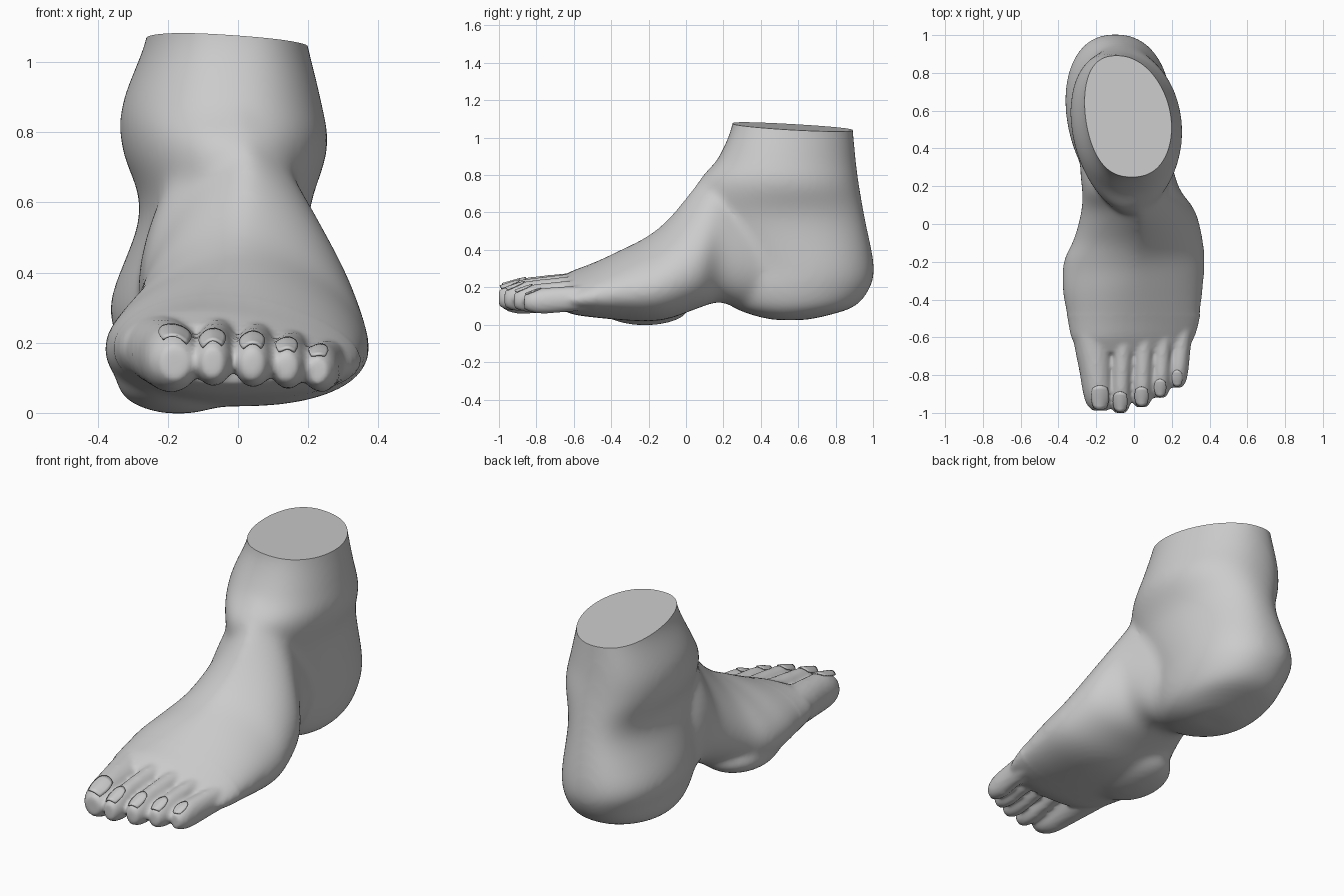
import bpy, bmesh, math
from mathutils import Vector
from mathutils.bvhtree import BVHTree

if "Cube" in bpy.data.objects:
    bpy.data.objects.remove(bpy.data.objects["Cube"])

skin = bpy.data.materials.new("plain grey")
skin.use_nodes = True
GREY = (0.6, 0.6, 0.6, 1)
skin.diffuse_color = GREY
skin.node_tree.nodes["Principled BSDF"].inputs["Base Color"].default_value = GREY


def loft(bm, rings):
    """Skin a list of closed rings and cap both ends."""
    loops = [[bm.verts.new(p) for p in ring] for ring in rings]
    n = len(loops[0])
    for a, b in zip(loops, loops[1:]):
        for i in range(n):
            j = (i + 1) % n
            bm.faces.new((a[i], a[j], b[j], b[i]))
    bm.faces.new(loops[0][::-1])
    bm.faces.new(loops[-1])


def smoothed(rows, steps=4):
    """Catmull-Rom interpolation through rows of numbers."""
    out = []
    for i in range(len(rows) - 1):
        p0, p1 = rows[max(i - 1, 0)], rows[i]
        p2, p3 = rows[i + 1], rows[min(i + 2, len(rows) - 1)]
        for k in range(steps):
            t = k / steps
            out.append([b + 0.5 * t * (c - a + t * (2*a - 5*b + 4*c - d + t * (3*(b - c) + d - a)))
                        for a, b, c, d in zip(p0, p1, p2, p3)])
    return out + [list(rows[-1])]


def oval(start, end, xr, xl, widest, n=48):
    """Egg outline: x, position and fraction of the way from start to end."""
    power = math.log(widest) / math.log(0.5)
    points = []
    for i in range(n):
        a = 2 * math.pi * i / n
        s = math.copysign(abs(math.sin(a)) ** 0.88, math.sin(a))
        along = (0.5 - 0.5 * math.cos(a)) ** power
        points.append(((xl + xr) / 2 + (xl - xr) / 2 * s, start + (end - start) * along, along))
    return points


# Heel and ankle, level cuts: z; front y, back y; right x, left x; widest place
leg = [
    (.025, .47, .64, -.18, .04, .50), (.05, .36, .76, -.25, .11, .50),
    (.10, .24, .905, -.305, .165, .52), (.20, .14, .985, -.335, .195, .56),
    (.32, .12, 1.005, -.355, .205, .58), (.57, .07, .957, -.265, .215, .53),
    (.75, .06, .925, -.31, .272, .55), (.88, .165, .908, -.31, .255, .50),
    (1.06, .245, .892, -.24, .212, .48), (1.20, .25, .88, -.22, .18, .48),
]


def leg_ring(z, y0, y1, xr, xl, widest):
    # the tendon behind the ankle sits towards the right
    shift = -0.08 * min(1, z)
    return [(x + shift * t * t, y, z) for x, y, t in oval(y0, y1, xr, xl, widest)]


# Instep to ball, upright cuts: y; top z, bottom z; right x, left x; widest place
arch = [
    (.50, .55, .08, -.25, .14, .55), (.30, .80, .085, -.285, .205, .64),
    (.18, .885, .12, -.275, .245, .67), (.07, .775, .09, -.28, .325, .70),
    (-.08, .585, .035, -.32, .365, .66), (-.20, .48, .018, -.375, .376, .64),
    (-.35, .40, .025, -.38, .366, .60), (-.50, .325, .04, -.352, .348, .56),
    (-.60, .28, .055, -.332, .32, .54), (-.68, .235, .085, -.29, .27, .50),
]


def arch_ring(y, z0, z1, xr, xl, widest):
    # the outer edge of the forefoot is lower
    drop = max(0, min(1, (-0.25 - y) / 0.35)) * 0.17
    return [(x, y, z - drop * x * (1 - t)) for x, z, t in oval(z0, z1, xr, xl, widest)]


# Toes: root x, tip x, tip y, root z, tip z, half width, half height, taper, nail half width
toes = [
    (-.222, -.18, -.988, .185, .142, .112, .105, .35, .045),
    (-.055, -.073, -1.0, .205, .142, .060, .080, .10, .036),
    (.055, .040, -.970, .195, .138, .060, .078, .10, .034),
    (.160, .138, -.920, .180, .130, .056, .073, .10, .030),
    (.270, .228, -.865, .152, .120, .056, .068, .10, .027),
]
# Shared toe shape: fraction of length, width factor, height factor
toe_shape = [(0, 1, .95), (.3, 1, 1), (.55, .98, 1.05), (.78, 1, 1.05), (.92, .9, .85), (1, .55, .56)]


def toe_rings(x0, x1, tip_y, z0, z1, width, height, taper, n=20):
    rings = []
    for t, fw, fh in smoothed(toe_shape):
        x, y, z = x0 + (x1 - x0) * t, tip_y + 0.44 * (1 - t), z0 + (z1 - z0) * t
        rx = width * fw * (1 - taper * t)
        rz = height * fh * (1 - 0.57 * taper * t)
        angles = [2 * math.pi * i / n for i in range(n)]
        rings.append([(x + rx * math.sin(a), y, z + rz * math.cos(a)) for a in angles])
    return rings


bm = bmesh.new()
loft(bm, [leg_ring(*r) for r in smoothed(leg)])
loft(bm, [arch_ring(*r) for r in smoothed(arch)])
for toe in toes:
    loft(bm, toe_rings(*toe[:8]))

# Pad under the big toe joint
pad = bmesh.ops.create_uvsphere(bm, u_segments=20, v_segments=12, radius=1)["verts"]
for v in pad:
    v.co = Vector((-.17 + .18 * v.co.x, -.22 + .24 * v.co.y, .09 + .094 * v.co.z))
bmesh.ops.recalc_face_normals(bm, faces=bm.faces)
mesh = bpy.data.meshes.new("foot")
bm.to_mesh(mesh)
bm.free()
mesh.materials.append(skin)
foot = bpy.data.objects.new("foot", mesh)
bpy.context.collection.objects.link(foot)
bpy.context.view_layer.objects.active = foot
foot.select_set(True)

# Fuse the pieces into one soft skin
fuse = foot.modifiers.new("fuse", "REMESH")
fuse.mode = "VOXEL"
fuse.voxel_size = 0.012
soften = foot.modifiers.new("soften", "SMOOTH")
soften.factor = 0.5
soften.iterations = 4
for name in ("fuse", "soften"):
    bpy.ops.object.modifier_apply(modifier=name)

# Blend the ankle into the foot, then cut it to a tilted flat top
bm = bmesh.new()
bm.from_mesh(foot.data)
behind_toes = [v for v in bm.verts if v.co.y > -0.48]
for _ in range(24):
    bmesh.ops.smooth_vert(bm, verts=behind_toes, factor=0.5,
                          use_axis_x=True, use_axis_y=True, use_axis_z=True)
bmesh.ops.bisect_plane(bm, geom=bm.verts[:] + bm.edges[:] + bm.faces[:], clear_outer=True,
                       plane_co=(0, .55, 1.056), plane_no=(.07, .065, 1))
bmesh.ops.holes_fill(bm, edges=[e for e in bm.edges if e.is_boundary], sides=0)
bmesh.ops.recalc_face_normals(bm, faces=bm.faces)
surface = BVHTree.FromBMesh(bm)
bm.to_mesh(foot.data)
bm.free()
bpy.ops.object.shade_smooth_by_angle(angle=math.radians(60))

# Toenails: thin rounded plates that follow the toe tops
for k, toe in enumerate(toes):
    cx, y1, half = toe[1], toe[2] + 0.018, toe[8]
    y0 = y1 + 2.3 * half
    bm = bmesh.new()
    rows = []
    for j in range(7):
        v = j / 6
        w = half * (0.72 + 0.28 * math.sin(math.pi * (v * 0.9 + 0.1)))
        row = []
        for i in range(9):
            u = i / 4 - 1
            x = cx + u * w
            y = y0 + (y1 - y0) * v + (0.5 - v) * 0.025 * (1 - u * u)
            hit = surface.ray_cast(Vector((x, y, .6)), Vector((0, 0, -1)))[0]
            z = hit.z if hit else toe[4]
            if rows:
                z = max(z, rows[-1][i].co.z - 0.006)
            row.append(bm.verts.new((x, y, z)))
        rows.append(row)
    for a, b in zip(rows, rows[1:]):
        for i in range(8):
            bm.faces.new((a[i], b[i], b[i + 1], a[i + 1]))
    me = bpy.data.meshes.new("toenail")
    bm.to_mesh(me)
    bm.free()
    me.materials.append(skin)
    nail = bpy.data.objects.new(f"toenail_{k + 1}", me)
    bpy.context.collection.objects.link(nail)
    thick = nail.modifiers.new("thickness", "SOLIDIFY")
    thick.thickness = 0.006
    thick.offset = 1
    bpy.ops.object.select_all(action="DESELECT")
    nail.select_set(True)
    bpy.context.view_layer.objects.active = nail
    bpy.ops.object.shade_smooth_by_angle(angle=math.radians(40))
